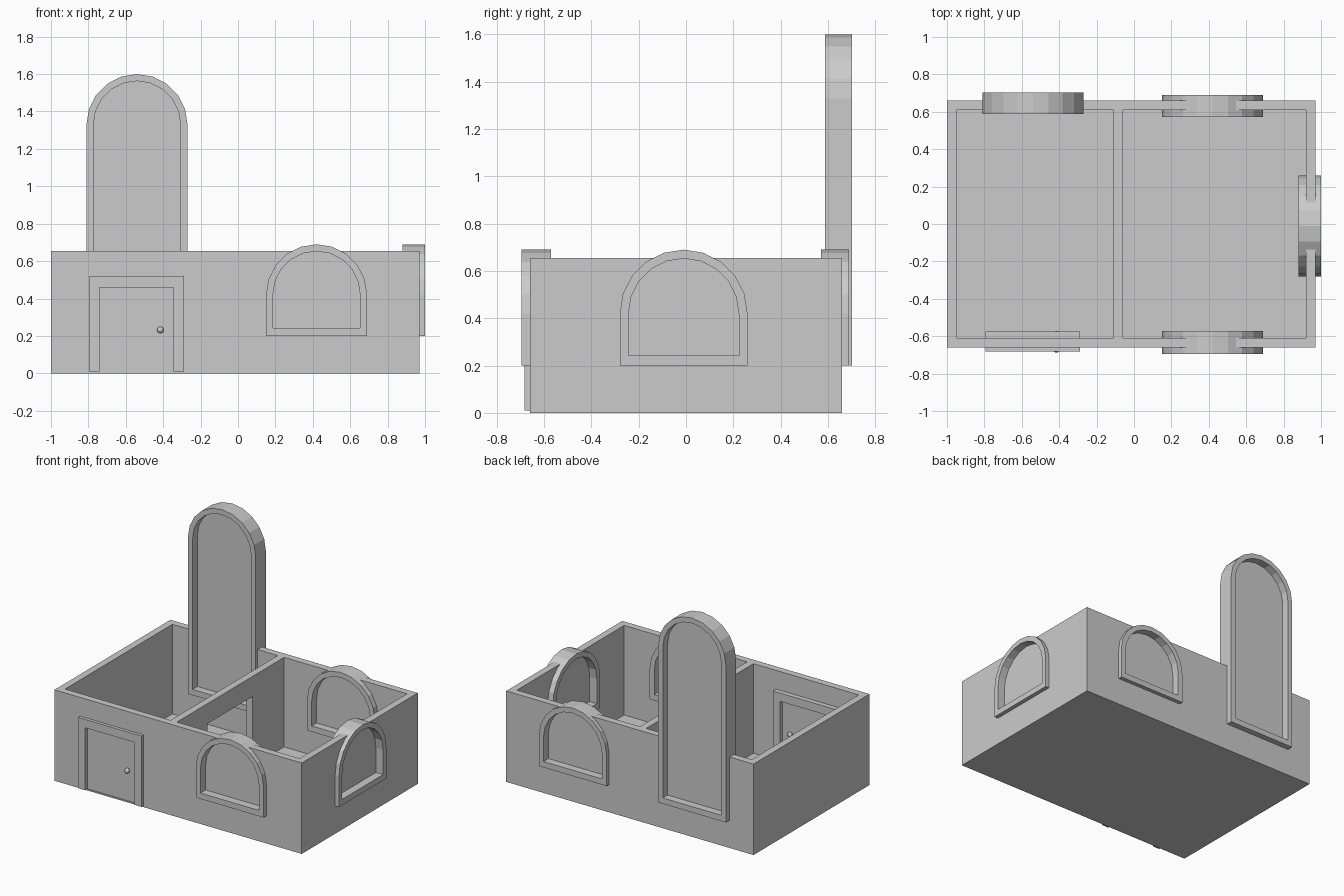
import bpy, bmesh, math

if "Cube" in bpy.data.objects:
    bpy.data.objects.remove(bpy.data.objects["Cube"])

R = 0.27        # arch radius
FRAME = 0.037   # frame width
SEG = 10        # arch segments


def prism(name, outline, depth, loc=(0, 0, 0), rot=0.0, inner=None):
    """Extrude an XZ outline along Y, optionally as a ring with an inner outline."""
    bm = bmesh.new()
    n = len(outline)

    def loop(pts, y):
        return [bm.verts.new((x, y, z)) for x, z in pts]

    def bridge(a, b):
        for i in range(n):
            j = (i + 1) % n
            bm.faces.new((a[i], a[j], b[j], b[i]))

    f, b = loop(outline, -depth / 2), loop(outline, depth / 2)
    bridge(f, b)
    if inner:
        fi, bi = loop(inner, -depth / 2), loop(inner, depth / 2)
        bridge(fi, bi)
        bridge(f, fi)
        bridge(b, bi)
    else:
        bm.faces.new(f)
        bm.faces.new(b)
    bmesh.ops.recalc_face_normals(bm, faces=bm.faces)
    me = bpy.data.meshes.new(name)
    bm.to_mesh(me)
    bm.free()
    ob = bpy.data.objects.new(name, me)
    ob.location = loc
    ob.rotation_euler.z = rot
    bpy.context.collection.objects.link(ob)
    return ob


def box(name, x0, x1, y0, y1, z0, z1):
    return prism(name, [(x0, z0), (x1, z0), (x1, z1), (x0, z1)], y1 - y0,
                 (0, (y0 + y1) / 2, 0))


def arch(inset, z0, spring):
    """Round-topped window outline, shrunk by inset."""
    r = R - inset
    pts = [(-r, z0 + inset), (r, z0 + inset)]
    for i in range(SEG + 1):
        a = math.pi * i / SEG
        pts.append((r * math.cos(a), spring + r * math.sin(a)))
    return pts


# house shell: a solid block, hollowed out below
shell = box("walls_and_floor", -1, 0.97, -0.66, 0.66, 0, 0.655)
cutters = [
    box("left_room_cutter", -0.95, -0.11, -0.61, 0.61, 0.01, 0.8),
    box("right_room_cutter", -0.06, 0.92, -0.61, 0.61, 0.01, 0.8),
    box("inner_doorway_cutter", -0.2, 0.03, -0.26, 0.25, 0.01, 0.51),
    box("front_door_cutter", -0.77, -0.315, -0.75, -0.5, 0.01, 0.49),
]

# arched windows: frame, pane and wall opening
windows = [
    ("front_window", (0.42, -0.633, 0), 0, 0.42, 0.123),
    ("back_window", (0.42, 0.630, 0), 0, 0.42, 0.118),
    ("tall_back_window", (-0.54, 0.645, 0), 0, 1.33, 0.115),
    ("right_window", (0.94, -0.01, 0), math.pi / 2, 0.42, 0.12),
]
for name, loc, rot, spring, depth in windows:
    prism(name + "_frame", arch(0, 0.2, spring), depth, loc, rot,
          arch(FRAME, 0.205, spring))
    prism(name + "_pane", arch(FRAME - 0.01, 0.205, spring), 0.006, loc, rot)
    cutters.append(prism(name + "_cutter", arch(0.018, 0.2, spring), 0.3, loc, rot))

# cut all openings and bake the result
for c in cutters:
    c.hide_render = True
    m = shell.modifiers.new(c.name, 'BOOLEAN')
    m.operation = 'DIFFERENCE'
    m.solver = 'EXACT'
    m.object = c
dg = bpy.context.evaluated_depsgraph_get()
baked = bpy.data.meshes.new_from_object(shell.evaluated_get(dg))
shell.modifiers.clear()
shell.data = baked
for c in cutters:
    bpy.data.objects.remove(c)

# front door: frame, leaf and a knob on each side
prism("front_door_frame",
      [(-0.795, 0.01), (-0.74, 0.01), (-0.74, 0.46), (-0.345, 0.46),
       (-0.345, 0.01), (-0.29, 0.01), (-0.29, 0.52), (-0.795, 0.52)],
      0.108, (0, -0.629, 0))
box("front_door_leaf", -0.75, -0.335, -0.655, -0.605, 0.01, 0.47)
for side, y in (("outer", -0.67), ("inner", -0.59)):
    bpy.ops.mesh.primitive_uv_sphere_add(segments=12, ring_count=8, radius=0.018,
                                         location=(-0.415, y, 0.232))
    bpy.context.object.name = side + "_door_knob"
